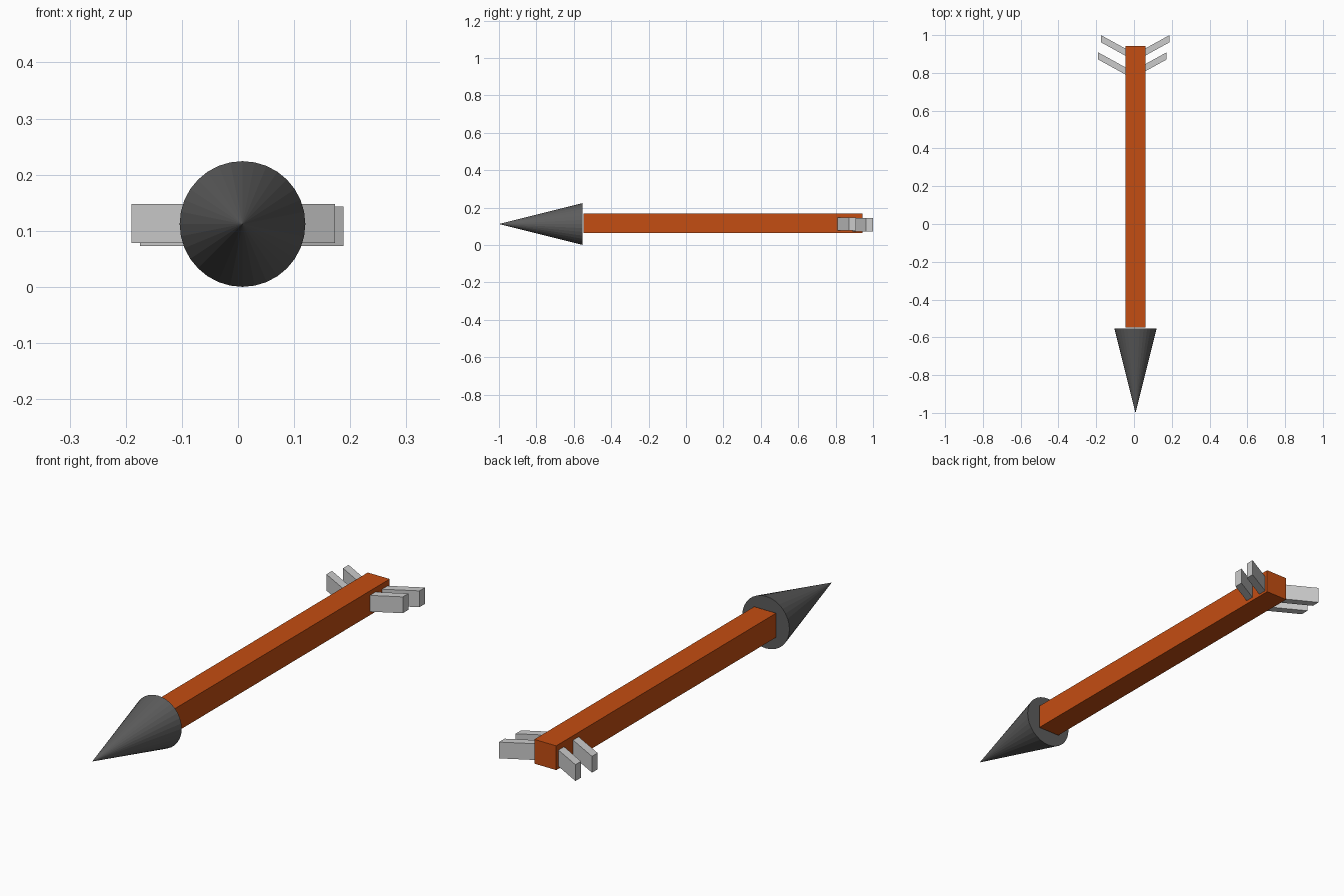
import bpy
import bmesh
from mathutils import Matrix

if "Cube" in bpy.data.objects:
    bpy.data.objects.remove(bpy.data.objects["Cube"])

CX, CZ = 0.008, 0.112          # axis of the arrow


def material(name, rgb):
    m = bpy.data.materials.new(name)
    m.diffuse_color = (*rgb, 1)
    m.use_nodes = True
    m.node_tree.nodes["Principled BSDF"].inputs["Base Color"].default_value = m.diffuse_color
    return m


def finish(name, bm, mat=None):
    bmesh.ops.recalc_face_normals(bm, faces=bm.faces)
    mesh = bpy.data.meshes.new(name)
    bm.to_mesh(mesh)
    bm.free()
    ob = bpy.data.objects.new(name, mesh)
    bpy.context.collection.objects.link(ob)
    if mat:
        mesh.materials.append(mat)
    return ob


wood = material("wood", (0.55, 0.075, 0.006))
iron = material("iron", (0.11, 0.11, 0.11))

# Square shaft
y0, y1 = -0.548, 0.943
bm = bmesh.new()
bmesh.ops.create_cube(bm, size=1, matrix=Matrix.Translation((CX, (y0 + y1) / 2, CZ + 0.003))
                      @ Matrix.Diagonal((0.104, y1 - y0, 0.104, 1)))
finish("shaft", bm, wood)

# Conical head pointing to the front
base, tip = -0.553, -1.0
bm = bmesh.new()
bmesh.ops.create_cone(bm, cap_ends=True, segments=32, radius1=0.112, radius2=0,
                      depth=base - tip,
                      matrix=Matrix.Translation((CX, (base + tip) / 2, CZ))
                      @ Matrix.Rotation(1.5707963, 4, 'X'))
finish("arrow_head", bm, iron)


# Chevron fletchings: V profile extruded upward
def fletching(name, cx, y_end, z_low):
    half, drop, thick, height = 0.1815, 0.1, 0.038, 0.07
    profile = [(-half, y_end), (-half, y_end - thick), (0, y_end - thick - drop),
               (half, y_end - thick), (half, y_end), (0, y_end - drop)]
    bm = bmesh.new()
    face = bm.faces.new([bm.verts.new((cx + x, y, z_low)) for x, y in profile])
    new = bmesh.ops.extrude_face_region(bm, geom=[face])["geom"]
    bmesh.ops.translate(bm, vec=(0, 0, height),
                        verts=[g for g in new if isinstance(g, bmesh.types.BMVert)])
    return finish(name, bm)


fletching("rear_fletching", 0.0065, 1.0, 0.073)
fletching("front_fletching", -0.0085, 0.909, 0.078)
